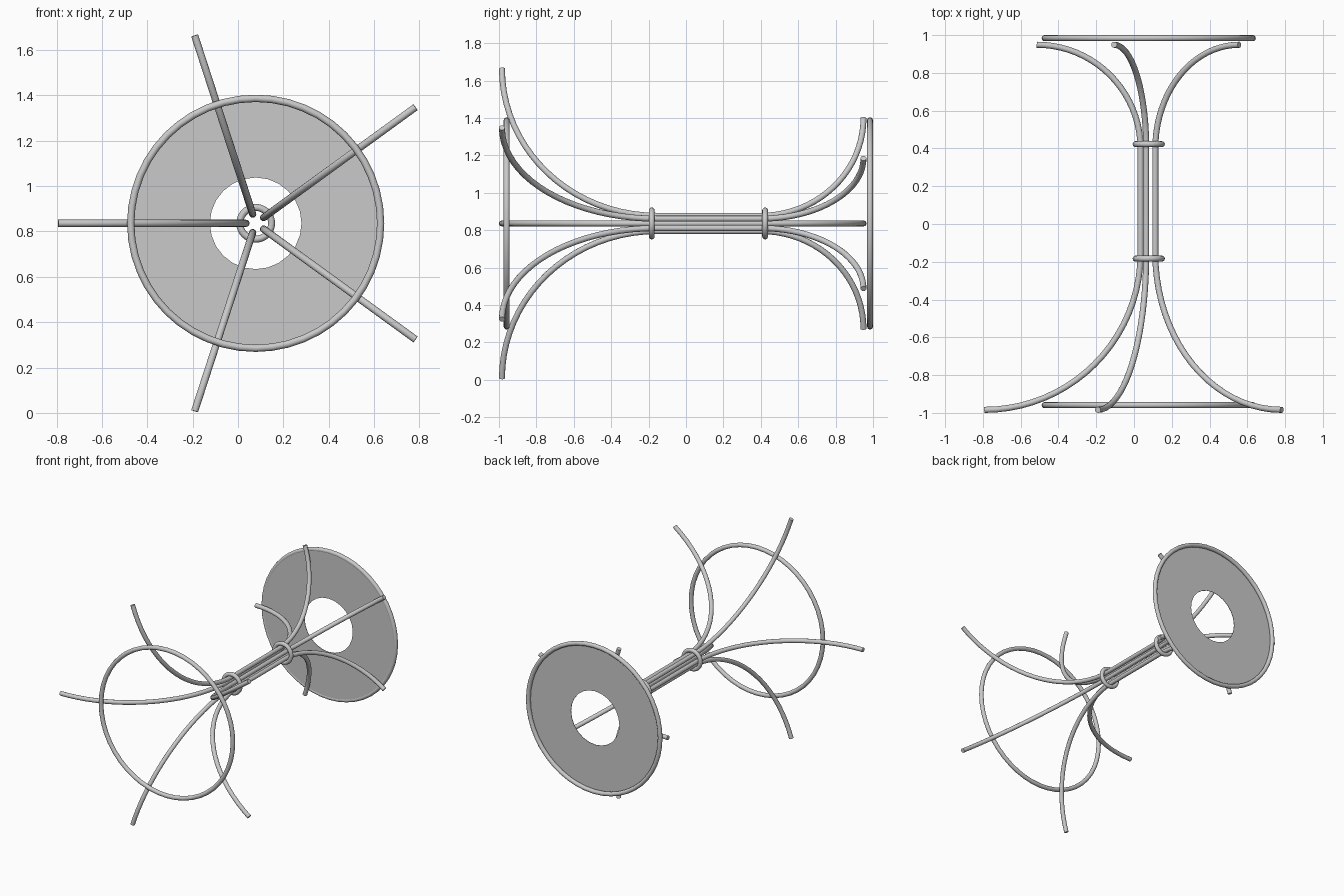
import bpy, bmesh
from math import sin, cos, pi, radians
from mathutils import Vector

cube = bpy.data.objects.get("Cube")
if cube:
    bpy.data.objects.remove(cube, do_unlink=True)

AXIS = Vector((0.078, 0, 0.836))   # centre line, running along y
TUBE = 0.016

metal = bpy.data.materials.new("light grey metal")
metal.use_nodes = True
GREY = (0.59, 0.59, 0.59, 1)
metal.diffuse_color = GREY
metal.node_tree.nodes["Principled BSDF"].inputs["Base Color"].default_value = GREY


def polar(radius, y, angle):
    return AXIS + Vector((radius * cos(angle), y, radius * sin(angle)))


def smooth(obj):
    bpy.ops.object.select_all(action="DESELECT")
    obj.select_set(True)
    bpy.context.view_layer.objects.active = obj
    bpy.ops.object.shade_smooth_by_angle(angle=radians(50))


def tube(name, points, radius):
    curve = bpy.data.curves.new(name, "CURVE")
    curve.dimensions = "3D"
    curve.bevel_depth = radius
    curve.bevel_resolution = 4
    curve.use_fill_caps = True
    spline = curve.splines.new("POLY")
    spline.points.add(len(points) - 1)
    for point, co in zip(spline.points, points):
        point.co = (*co, 1)
    obj = bpy.data.objects.new(name, curve)
    bpy.context.collection.objects.link(obj)
    curve.materials.append(metal)
    bpy.ops.object.select_all(action="DESELECT")
    obj.select_set(True)
    bpy.context.view_layer.objects.active = obj
    bpy.ops.object.convert(target="MESH")
    smooth(bpy.context.object)


def ring(name, y, radius, thickness, segments):
    bpy.ops.mesh.primitive_torus_add(
        major_radius=radius, minor_radius=thickness, major_segments=segments,
        minor_segments=12, location=AXIS + Vector((0, y, 0)), rotation=(pi / 2, 0, 0))
    obj = bpy.context.object
    obj.name = name
    obj.data.materials.append(metal)
    smooth(obj)


# Five rods: quarter-circle flare at each end of a straight bundle
def rod_profile(inner=0.043, front=0.828, back=0.55, steps=20):
    arc = [i / steps * pi / 2 for i in range(steps + 1)]
    flare_front = [(inner + front * (1 - cos(a)), -0.156 - front * sin(a)) for a in reversed(arc)]
    flare_back = [(inner + back * (1 - cos(a)), 0.399 + back * sin(a)) for a in arc]
    return flare_front + flare_back


for i in range(5):
    angle = radians(36 + 72 * i)
    tube(f"rod_{i + 1}", [polar(r, y, angle) for r, y in rod_profile()], TUBE)

# Large hoops and the small collars around the bundle
ring("front_hoop", -0.959, 0.551, TUBE, 48)
ring("back_hoop", 0.984, 0.551, TUBE, 48)
ring("front_collar", -0.183, 0.07, 0.0155, 32)
ring("back_collar", 0.423, 0.07, 0.0155, 32)

# Flat disc with a round hole, set against the inner side of the back hoop
bm = bmesh.new()
SIDES = 24
loops = [[bm.verts.new(polar(r, y, 2 * pi * i / SIDES)) for i in range(SIDES)]
         for r, y in ((0.202, 0.970), (0.556, 0.970), (0.556, 0.973), (0.202, 0.973))]
for a, b in zip(loops, loops[1:] + loops[:1]):
    for i in range(SIDES):
        j = (i + 1) % SIDES
        bm.faces.new((a[i], a[j], b[j], b[i]))
bmesh.ops.recalc_face_normals(bm, faces=bm.faces)
mesh = bpy.data.meshes.new("back_disc")
bm.to_mesh(mesh)
bm.free()
mesh.materials.append(metal)
bpy.context.collection.objects.link(bpy.data.objects.new("back_disc", mesh))
